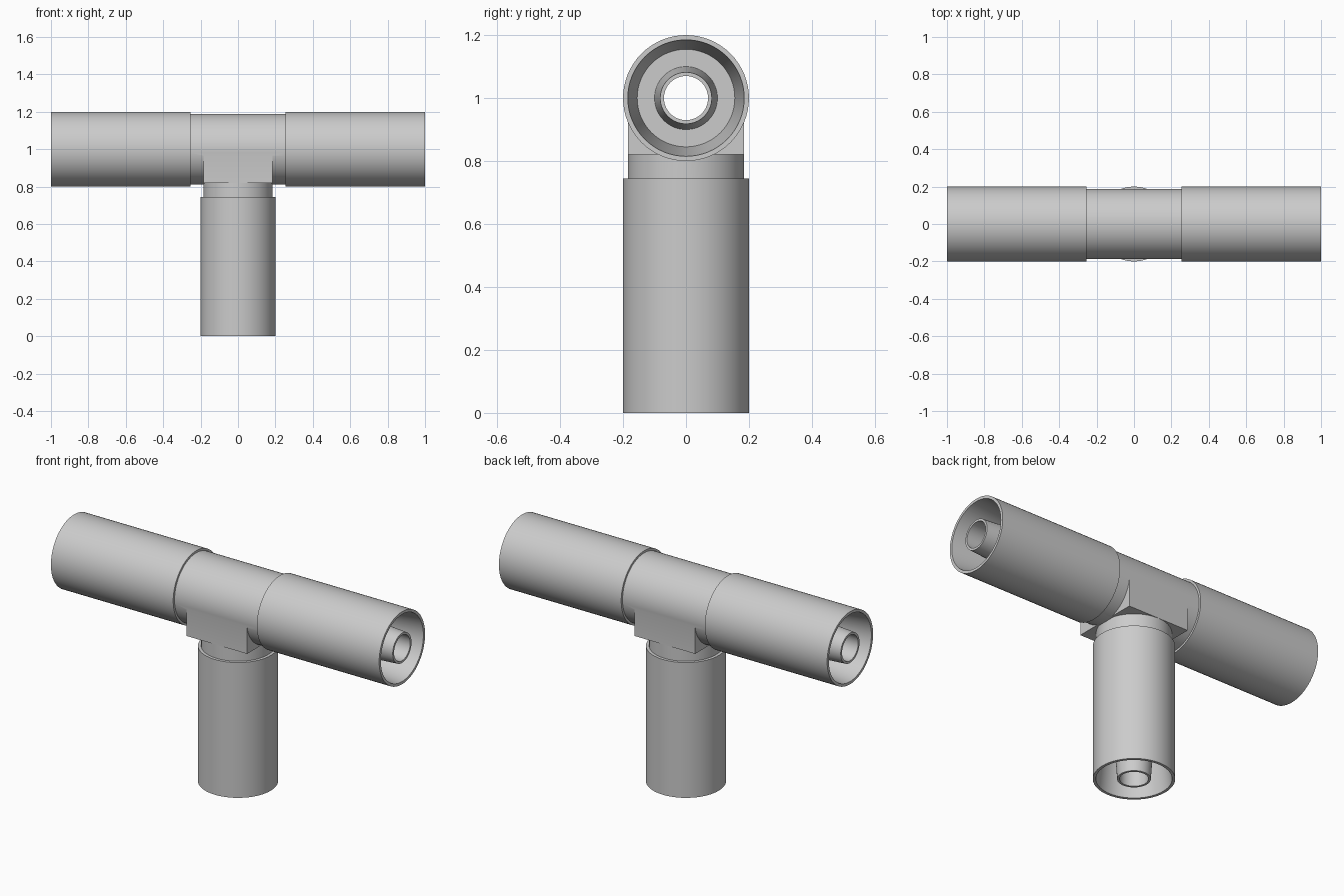
import bpy, bmesh, math
from mathutils import Matrix

if "Cube" in bpy.data.objects:
    bpy.data.objects.remove(bpy.data.objects["Cube"])

SIDES = 64
CENTRE = (0, 0, 1)


def finish(bm, name, smooth=True):
    bmesh.ops.recalc_face_normals(bm, faces=bm.faces)
    me = bpy.data.meshes.new(name)
    bm.to_mesh(me)
    bm.free()
    ob = bpy.data.objects.new(name, me)
    bpy.context.collection.objects.link(ob)
    return ob


def smooth(ob):
    bpy.ops.object.select_all(action='DESELECT')
    ob.select_set(True)
    bpy.context.view_layer.objects.active = ob
    bpy.ops.object.shade_smooth_by_angle(angle=math.radians(30))


def lathe(name, profile, rot):
    """Spin a closed (radius, distance) profile, then aim it from the tee centre."""
    bm = bmesh.new()
    rings = []
    for i in range(SIDES):
        a = 2 * math.pi * i / SIDES
        rings.append([bm.verts.new((r * math.cos(a), r * math.sin(a), t)) for r, t in profile])
    n = len(profile)
    for i in range(SIDES):
        p, q = rings[i], rings[(i + 1) % SIDES]
        for j in range(n):
            k = (j + 1) % n
            bm.faces.new((p[j], q[j], q[k], p[k]))
    bm.transform(Matrix.Translation(CENTRE) @ rot)
    return finish(bm, name)


def rod(name, radius, t0, t1, rot):
    bm = bmesh.new()
    bmesh.ops.create_cone(bm, cap_ends=True, segments=SIDES, radius1=radius, radius2=radius,
                          depth=t1 - t0, matrix=Matrix.Translation((0, 0, (t0 + t1) / 2)))
    bm.transform(Matrix.Translation(CENTRE) @ rot)
    return finish(bm, name)


def combine(ob, tool, op):
    mod = ob.modifiers.new(op, 'BOOLEAN')
    mod.operation, mod.object, mod.solver = op, tool, 'EXACT'
    tool.hide_render = True
    bpy.context.view_layer.objects.active = ob
    bpy.ops.object.modifier_apply(modifier=mod.name)
    bpy.data.objects.remove(tool)


to_right = Matrix.Rotation(math.pi / 2, 4, 'Y')
to_left = Matrix.Rotation(-math.pi / 2, 4, 'Y')
to_down = Matrix.Rotation(math.pi, 4, 'Y')

# Three identical arms: outer sleeve, tapered socket, central nipple with bore
arm = [(0.07, 0.255), (0.2, 0.255), (0.2, 1), (0.185, 1),
       (0.155, 0.72), (0.10, 0.72), (0.082, 1), (0.07, 1)]
for name, rot in (("right_arm", to_right), ("left_arm", to_left), ("lower_arm", to_down)):
    smooth(lathe(name, arm, rot))

# Central body: cross tube, square block and neck, joined
body = rod("centre_body", 0.188, -0.255, 0.255, to_right)
bm = bmesh.new()
bmesh.ops.create_cube(bm, size=1, matrix=Matrix.Translation((0, 0, 0.91)) @ Matrix.Diagonal((0.37, 0.37, 0.18, 1)))
combine(body, finish(bm, "block"), 'UNION')
combine(body, rod("neck", 0.184, 0.1, 0.255, to_down), 'UNION')

# Bores through the body
combine(body, rod("cross_bore", 0.07, -0.4, 0.4, to_right), 'DIFFERENCE')
combine(body, rod("lower_bore", 0.07, 0.0, 0.4, to_down), 'DIFFERENCE')
smooth(body)
